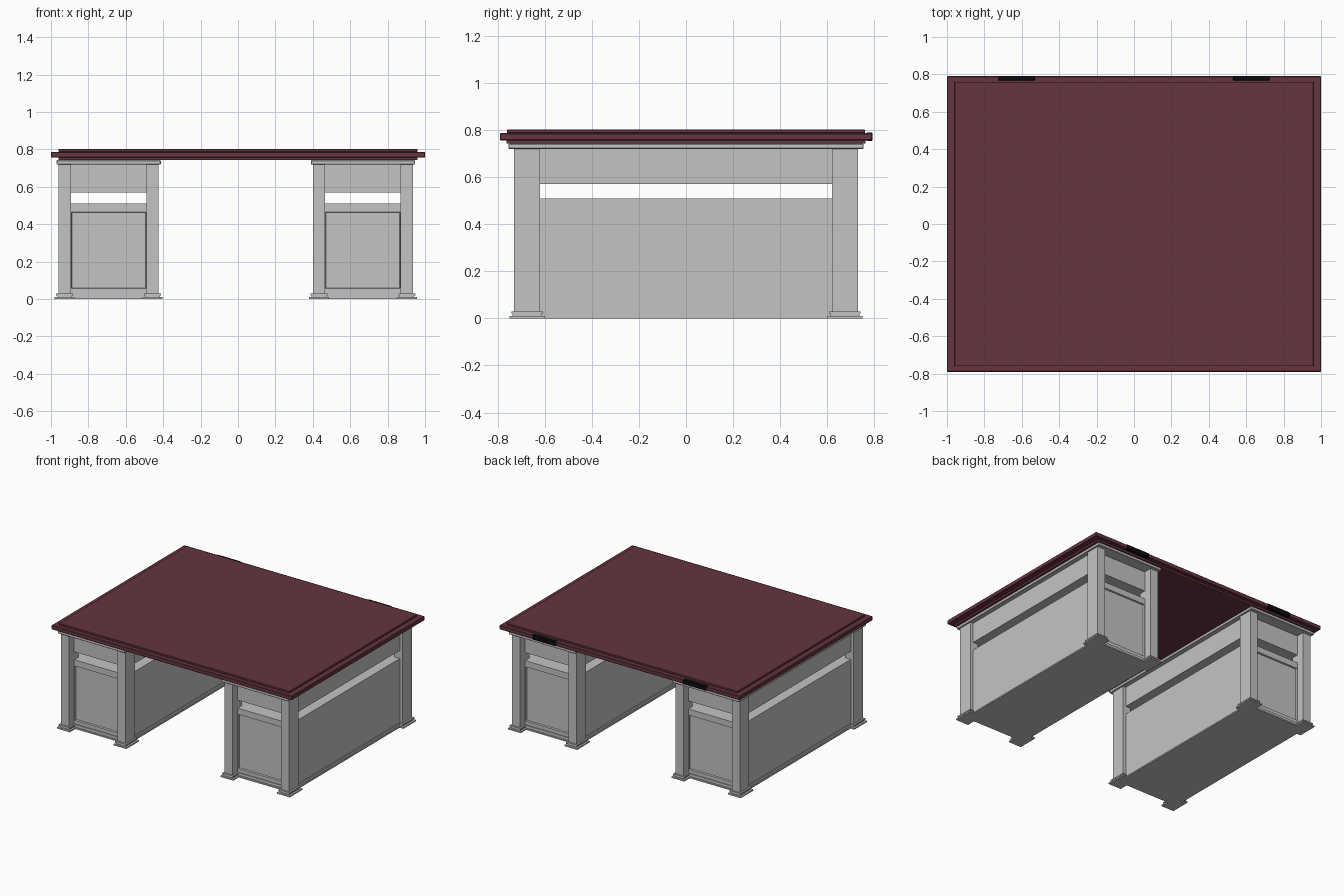
import bpy, bmesh
from mathutils import Vector

if "Cube" in bpy.data.objects:
    bpy.data.objects.remove(bpy.data.objects["Cube"])


def material(name, rgb):
    m = bpy.data.materials.new(name)
    m.diffuse_color = (*rgb, 1)
    m.use_nodes = True
    m.node_tree.nodes["Principled BSDF"].inputs["Base Color"].default_value = m.diffuse_color
    return m


GREY = material("grey", (0.55, 0.55, 0.55))
WINE = material("wine_red", (0.13, 0.035, 0.052))
BLACK = material("black", (0.004, 0.004, 0.004))


def box(name, x, y, z, mat, bevel=0.0):
    """Axis-aligned box given by (min, max) ranges."""
    bm = bmesh.new()
    bmesh.ops.create_cube(bm, size=1)
    lo = Vector((x[0], y[0], z[0]))
    hi = Vector((x[1], y[1], z[1]))
    for v in bm.verts:
        v.co = [(lo[i] + hi[i]) / 2 + v.co[i] * (hi[i] - lo[i]) for i in range(3)]
    if bevel:
        bmesh.ops.bevel(bm, geom=bm.edges[:], offset=bevel, segments=1, affect='EDGES')
    me = bpy.data.meshes.new(name)
    bm.to_mesh(me)
    bm.free()
    ob = bpy.data.objects.new(name, me)
    me.materials.append(mat)
    bpy.context.collection.objects.link(ob)
    return ob


def cabinet(name, x, y, z, border):
    """Box whose front and back faces carry a sunken panel."""
    ob = box(name, x, y, z, GREY)
    bm = bmesh.new()
    bm.from_mesh(ob.data)
    bm.normal_update()
    for f in [f for f in bm.faces if abs(f.normal.y) > 0.9]:
        bmesh.ops.inset_individual(bm, faces=[f], thickness=border)
        d = f.normal.copy() * -0.012
        bmesh.ops.inset_individual(bm, faces=[f], thickness=0.004)
        for v in f.verts:
            v.co += d
    bm.to_mesh(ob.data)
    bm.free()


# Two pedestals
for side, cx in (("left", -0.692), ("right", 0.668)):
    def span(h):
        return (cx - h, cx + h)

    cabinet(side + "_cabinet", span(0.245), (-0.67, 0.67), (0.01, 0.51), 0.065)
    box(side + "_upper_box", span(0.245), (-0.67, 0.67), (0.57, 0.72), GREY)
    box(side + "_cap", span(0.279), (-0.755, 0.755), (0.72, 0.742), GREY, 0.003)
    box(side + "_base_board", span(0.256), (-0.685, 0.685), (0, 0.01), GREY)
    box(side + "_base_rail", span(0.25), (-0.677, 0.677), (0.01, 0.03), GREY)

    # Corner posts with stepped feet
    for sx in (-1, 1):
        for sy in (-1, 1):
            def around(grow):
                x = sorted((cx + sx * (0.202 - grow), cx + sx * (0.268 + grow)))
                y = sorted((sy * (0.62 - grow), sy * (0.73 + grow)))
                return x, y

            box(side + "_post", *around(0), (0.03, 0.72), GREY)
            box(side + "_foot_top", *around(0.012), (0.02, 0.03), GREY)
            box(side + "_foot_neck", *around(0.006), (0.01, 0.02), GREY)
            box(side + "_foot_bottom", *around(0.02), (0, 0.01), GREY)

# Stepped desk top
box("top_lower_moulding", (-0.96, 0.96), (-0.762, 0.762), (0.742, 0.756), WINE)
box("top_slab", (-1, 1), (-0.79, 0.79), (0.756, 0.787), WINE, 0.003)
box("top_surface", (-0.96, 0.96), (-0.76, 0.76), (0.787, 0.802), WINE, 0.002)

# Dark plates wrapped around the back edge
for s in (-1, 1):
    x = sorted((s * 0.53, s * 0.725))
    box("edge_plate", x, (0.768, 0.792), (0.754, 0.789), BLACK, 0.002)
